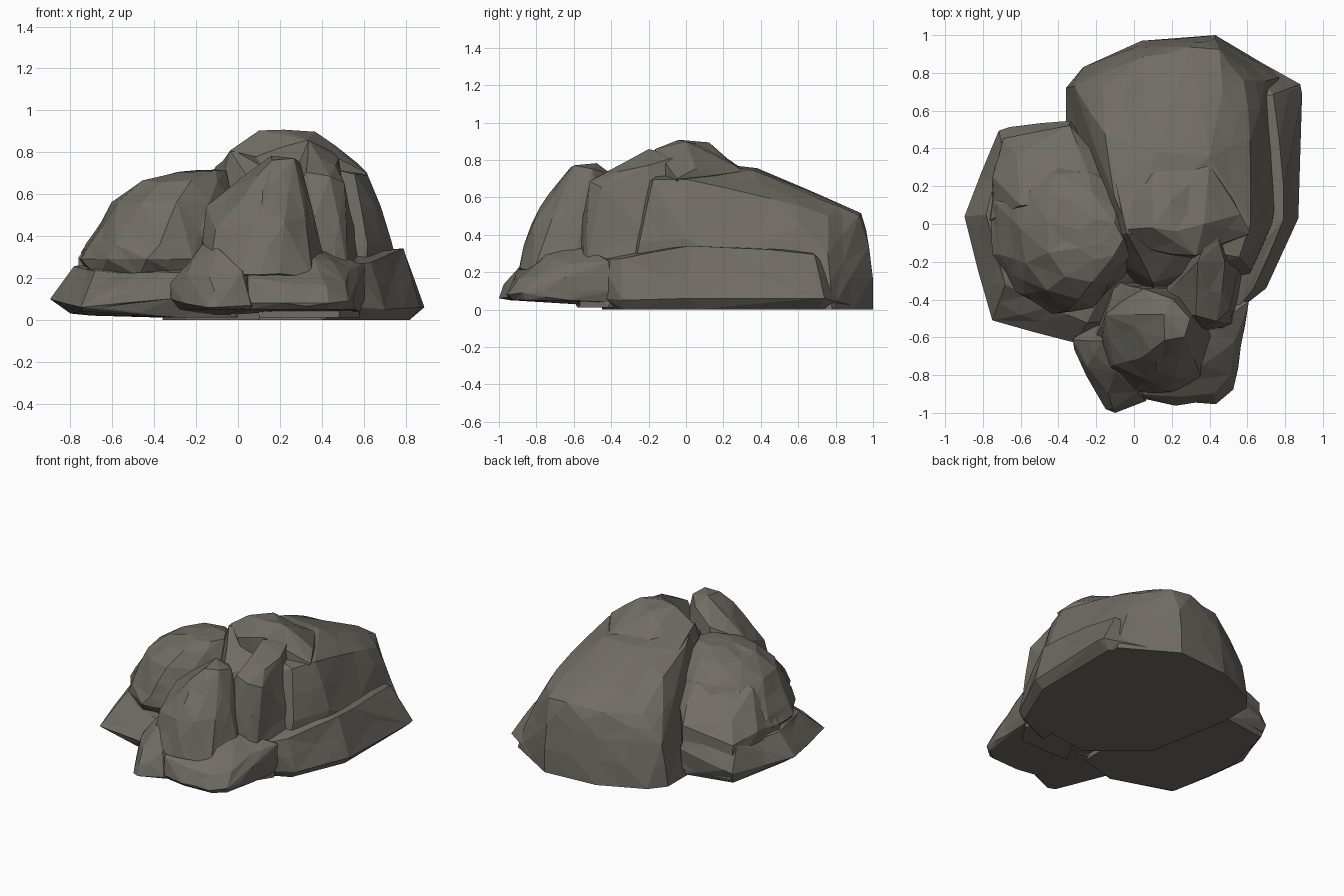
import bpy, bmesh, math, random
from mathutils import Vector

random.seed(4)
stone = bpy.data.materials.new("grey brown stone")
stone.diffuse_color = (0.165, 0.152, 0.13, 1)


def ring(cx, cy, rx, ry, z, n=9, turn=0.0):
    """Slightly uneven ring of points, used as one layer of a boulder."""
    pts = []
    for i in range(n):
        a = turn + math.tau * i / n
        k = random.uniform(0.96, 1.02)
        pts.append((cx + rx * k * math.cos(a), cy + ry * k * math.sin(a), z))
    return pts


def rock(name, pts, rough=0.01):
    """Faceted stone: hull of its corners, long edges broken up and chipped."""
    bm = bmesh.new()
    for p in pts:
        bm.verts.new(p)
    res = bmesh.ops.convex_hull(bm, input=bm.verts[:])
    junk = {g for g in res["geom_interior"] + res["geom_unused"]
            if isinstance(g, bmesh.types.BMVert)}
    bmesh.ops.delete(bm, geom=list(junk), context='VERTS')
    bmesh.ops.recalc_face_normals(bm, faces=bm.faces[:])
    corners = {v for v in bm.verts}
    long_edges = [e for e in bm.edges if e.calc_length() > 0.2]
    bmesh.ops.subdivide_edges(bm, edges=long_edges, cuts=1)
    bmesh.ops.triangulate(bm, faces=bm.faces[:])
    bm.normal_update()
    for v in bm.verts:
        if v not in corners and v.co.z > 0.07:
            v.co += v.normal * random.uniform(-rough, rough)
    bmesh.ops.recalc_face_normals(bm, faces=bm.faces[:])
    me = bpy.data.meshes.new(name)
    bm.to_mesh(me)
    bm.free()
    me.materials.append(stone)
    ob = bpy.data.objects.new(name, me)
    bpy.context.collection.objects.link(ob)
    return ob


def weld(name, parts):
    """Unite the lumps of one boulder into a single closed surface."""
    base, rest = parts[0], parts[1:]
    for other in rest:
        m = base.modifiers.new("join", 'BOOLEAN')
        m.operation, m.solver, m.object = 'UNION', 'EXACT', other
    deps = bpy.context.evaluated_depsgraph_get()
    me = bpy.data.meshes.new_from_object(base.evaluated_get(deps))
    base.modifiers.clear()
    base.data = me
    base.name = me.name = name
    for other in rest:
        bpy.data.objects.remove(other)


# Large boulder: high at the middle, sloping down to the back
body = rock("body", [
    (-.36, .72, 0), (-.27, .83, 0), (.04, .97, 0), (.43, 1, 0), (.8, .78, 0),
    (.72, 0, 0), (.6, -.33, 0), (.1, -.4, 0), (-.25, -.1, 0), (-.36, .5, 0),
    (-.32, .73, .3), (.05, .94, .33), (.43, .98, .34), (.7, .76, .3),
    (.74, 0, .38), (.62, -.25, .36),
    (.3, .93, .51), (.45, .92, .5), (.05, .88, .49), (-.17, .73, .48), (.58, .76, .5),
    (.62, 0, .7), (.56, -.18, .7), (.62, .45, .6), (.47, .7, .6),
    (.05, .7, .6), (-.15, .48, .64), (-.1, .15, .73), (.12, .38, .75), (.4, .36, .75),
    (-.04, -.05, .81), (.1, -.31, .6),
])
peak = rock("peak", [
    (.1, -.02, .905), (.22, -.04, .915), (.37, 0, .9), (.2, .12, .885),
    (-.04, -.03, .81), (-.07, .12, .74), (.1, .33, .74), (.4, .32, .74),
    (.56, .05, .75), (.62, -.05, .7), (.33, -.17, .86), (.08, -.14, .78),
    (.1, .1, .5), (.45, 0, .5), (.3, -.2, .5),
])
# its front right buttress
buttress = rock("buttress", [
    (.33, -.48, .7), (.44, -.52, .69), (.38, -.37, .73), (.34, -.2, .85),
    (.48, -.2, .77), (.5, -.45, .65), (.52, -.53, .25), (.3, -.57, .3),
    (.1, -.57, 0.01), (.48, -.57, 0.01), (.58, -.42, 0.01), (.42, 0, .83), (.4, 0, 0.01),
    (.56, -.2, .4), (.1, -.45, .3),
])
# its low ledge along the right side
ledge = rock("ledge", [
    (.82, .72, 0), (.82, .05, 0), (.66, -.33, 0), (.45, .98, 0), (.4, -.45, 0),
    (.88, .74, .06), (.89, .69, .06), (.87, .03, .06), (.7, -.34, .05), (.58, -.43, .06),
    (.74, .69, .3), (.79, .2, .33), (.79, .02, .34), (.63, -.34, .27), (.54, -.45, .26),
    (.45, .6, .33), (.4, -.4, .28),
])
weld("large_boulder", [body, peak, buttress, ledge])

# Left boulder: round dome over a spreading foot
dome = rock("dome",
    ring(-.36, -.03, .35, .4, .2, 9, .2) + ring(-.38, -.04, .39, .44, .29, 11)
    + ring(-.37, -.04, .37, .43, .36, 10, .3) + ring(-.31, -.05, .3, .34, .56, 11, .2)
    + ring(-.26, -.07, .21, .24, .66, 9) + ring(-.18, -.08, .12, .11, .71, 7))
# its foot, pointed to the left and front left
foot = rock("foot", [
    (-.8, .03, .03), (-.7, .46, .02), (-.34, .52, .01), (0, .1, .01), (-.74, -.46, .04),
    (-.4, -.51, .02), (-.28, -.58, .01), (0, -.5, .01),
    (-.89, .04, .1), (-.75, -.51, .06), (-.66, -.53, .06), (-.44, -.55, .07),
    (-.31, -.62, .1), (-.72, .5, .1), (-.66, .52, .12), (-.34, .54, .2),
    (-.78, .05, .25), (-.77, -.12, .2), (-.7, .42, .27), (-.36, .48, .36),
    (-.68, -.32, .23), (-.45, -.44, .23), (-.25, -.52, .22), (0, 0, .25),
])
# its fuller back
back = rock("back", [
    (-.7, .48, .05), (-.34, .535, .05), (-.69, .45, .28), (-.34, .52, .36),
    (-.76, .02, .3), (-.74, .25, .32), (-.62, .36, .41), (-.3, .43, .46),
    (-.6, .1, .54), (-.48, .26, .52), (-.28, .28, .56), (-.2, .12, .64),
    (-.1, .1, .05), (-.1, .1, .6), (-.15, .3, .48), (-.76, .02, .05),
])
weld("left_boulder", [dome, foot, back])

# Front stone: a steep pointed body
spire = rock("spire", [
    (-.2, -.6, .2), (-.16, -.8, .2), (0, -.88, .22), (.2, -.89, .22), (.36, -.82, .2),
    (.43, -.6, .25), (.4, -.35, .06), (-.1, -.3, .06),
    (-.16, -.6, .4), (-.1, -.74, .43), (.08, -.83, .46), (.22, -.81, .46), (.36, -.66, .43),
    (-.15, -.48, .54), (-.02, -.42, .62), (.05, -.34, .64), (.03, -.71, .59),
    (.15, -.72, .63), (.28, -.68, .6), (.16, -.62, .77), (.27, -.6, .775),
    (.3, -.5, .755), (.16, -.48, .775), (.08, -.46, .69), (.2, -.4, .72),
])
# its two low lobes at the foot
left_lobe = rock("left_lobe", [
    (-.28, -.62, .05), (-.14, -.94, .05), (.06, -.91, .05), (.2, -.5, .04), (-.1, -.45, .02),
    (-.33, -.6, .11), (-.31, -.66, .1), (-.25, -.8, .08), (-.15, -.98, .06), (-.1, -1, .06),
    (.06, -.935, .07), (-.11, -.97, .13), (-.33, -.61, .18), (-.25, -.76, .22),
    (-.14, -.9, .21), (.02, -.89, .23), (-.17, -.62, .36), (-.1, -.78, .34), (.1, -.6, .36),
])
right_lobe = rock("right_lobe", [
    (.04, -.9, .05), (.22, -.93, .05), (.43, -.92, .05), (.51, -.86, .05), (.56, -.62, .05),
    (.58, -.42, .04), (.0, -.4, .04), (.05, -.93, .08), (.22, -.965, .08), (.43, -.945, .08),
    (.53, -.88, .09), (.57, -.65, .1), (.61, -.4, .1), (.05, -.9, .2), (.25, -.91, .17),
    (.42, -.89, .16), (.51, -.8, .18), (.54, -.62, .25), (.61, -.41, .26), (.45, -.4, .26),
    (.41, -.55, .33), (.36, -.75, .3), (.1, -.6, .3),
])
weld("front_stone", [spire, left_lobe, right_lobe])
